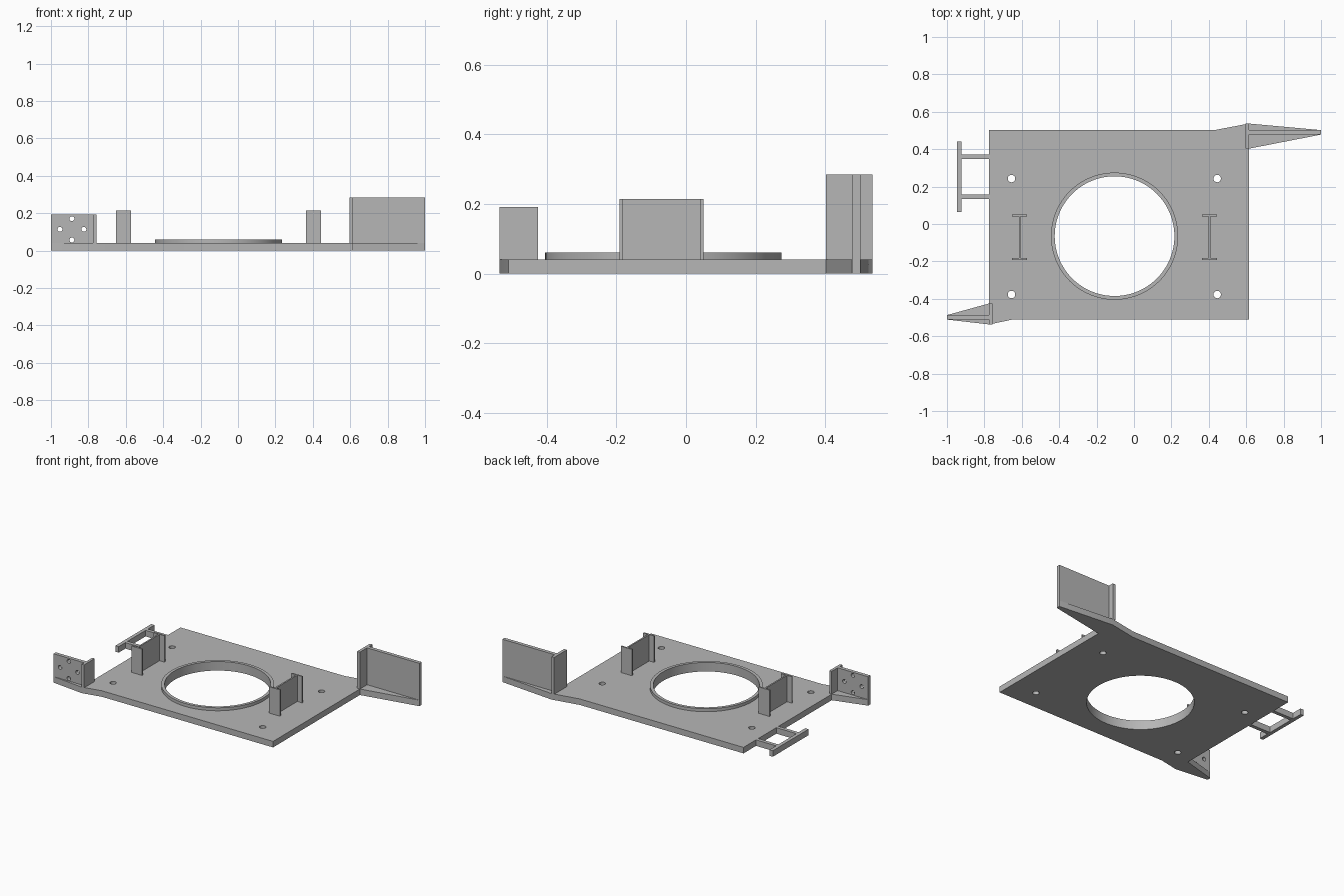
import bpy
import bmesh
import math
from mathutils import Matrix

cube = bpy.data.objects.get("Cube")
if cube:
    bpy.data.objects.remove(cube, do_unlink=True)

GREY = (0.47, 0.47, 0.47, 1.0)
mat = bpy.data.materials.new("plain grey")
mat.use_nodes = True
mat.diffuse_color = GREY
mat.node_tree.nodes["Principled BSDF"].inputs["Base Color"].default_value = GREY

BASE = 0.04              # plate thickness
CX, CY = -0.104, -0.065  # centre of the large opening


def finish(name, bm):
    mesh = bpy.data.meshes.new(name)
    bmesh.ops.recalc_face_normals(bm, faces=bm.faces)
    bm.to_mesh(mesh)
    bm.free()
    mesh.materials.append(mat)
    obj = bpy.data.objects.new(name, mesh)
    bpy.context.collection.objects.link(obj)
    return obj


def prism(name, outline, z0, z1):
    """Extrude a flat outline upwards."""
    bm = bmesh.new()
    face = bm.faces.new([bm.verts.new((x, y, z0)) for x, y in outline])
    top = bmesh.ops.extrude_face_region(bm, geom=[face])["geom"]
    bmesh.ops.translate(bm, vec=(0, 0, z1 - z0),
                        verts=[v for v in top if isinstance(v, bmesh.types.BMVert)])
    return finish(name, bm)


def box(name, x0, x1, y0, y1, z0, z1):
    return prism(name, [(x0, y0), (x1, y0), (x1, y1), (x0, y1)], z0, z1)


def drill(obj, holes, axis="Z"):
    """Cut round holes, each given as (x, y, z, radius)."""
    bm = bmesh.new()
    turn = Matrix.Rotation(math.pi / 2, 4, "X") if axis == "Y" else Matrix()
    for x, y, z, r in holes:
        bmesh.ops.create_cone(bm, cap_ends=True, segments=96 if r > 0.1 else 24,
                              radius1=r, radius2=r, depth=0.2,
                              matrix=Matrix.Translation((x, y, z)) @ turn)
    cutter = finish("hole_cutter", bm)
    cutter.hide_render = True
    mod = obj.modifiers.new("holes", "BOOLEAN")
    mod.operation = "DIFFERENCE"
    mod.solver = "EXACT"
    mod.object = cutter
    select(obj)
    bpy.ops.object.modifier_apply(modifier=mod.name)
    bpy.data.objects.remove(cutter, do_unlink=True)


def select(obj):
    bpy.ops.object.select_all(action="DESELECT")
    obj.select_set(True)
    bpy.context.view_layer.objects.active = obj


def smooth(obj):
    select(obj)
    bpy.ops.object.shade_smooth_by_angle(angle=math.radians(30))


# Base plate with the two tapered corner wings
plate = prism("base_plate", [
    (-0.645, -0.51), (0.615, -0.51), (0.615, 0.403), (1, 0.478), (1, 0.502),
    (0.615, 0.537), (0.43, 0.502), (-0.775, 0.502), (-0.775, -0.425),
    (-1, -0.487), (-1, -0.511), (-0.775, -0.537)], 0, BASE)
drill(plate, [(CX, CY, 0, 0.32)] +
      [(x, y, 0, 0.02) for x in (-0.655, 0.445) for y in (-0.377, 0.243)])
smooth(plate)

# Raised collar around the opening
bm = bmesh.new()
corners = [(0.32, BASE), (0.34, BASE), (0.34, 0.06), (0.32, 0.06)]
verts = [bm.verts.new((CX + r, CY, z)) for r, z in corners]
edges = [bm.edges.new((verts[i], verts[i - 1])) for i in range(4)]
bmesh.ops.spin(bm, geom=verts + edges, cent=(CX, CY, 0), axis=(0, 0, 1),
               angle=math.tau, steps=96, use_merge=True)
bmesh.ops.remove_doubles(bm, verts=bm.verts, dist=0.0001)
smooth(finish("opening_collar", bm))

# Two I-section uprights
for side, x in (("right", -0.611), ("left", 0.403)):
    h, w, t = 0.04, 0.005, 0.01
    y0, y1 = -0.192, 0.051
    prism(side + "_upright", [
        (x - h, y0), (x + h, y0), (x + h, y0 + t), (x + w, y0 + t),
        (x + w, y1 - t), (x + h, y1 - t), (x + h, y1), (x - h, y1),
        (x - h, y1 - t), (x - w, y1 - t), (x - w, y0 + t), (x - h, y0 + t)],
        BASE, 0.215)

# Tall plain corner bracket
box("tall_bracket_wall", 0.615, 1, 0.478, 0.502, BASE, 0.285)
box("tall_bracket_flange", 0.595, 0.615, 0.403, 0.537, BASE, 0.285)

# Short drilled corner bracket
wall = box("drilled_bracket_wall", -1, -0.775, -0.511, -0.487, BASE, 0.192)
drill(wall, [(-0.888 + dx, -0.5, 0.114 + dz, 0.013)
             for dx, dz in ((0, 0.057), (0, -0.057), (0.064, 0), (-0.064, 0))], "Y")
smooth(wall)
box("drilled_bracket_flange", -0.775, -0.757, -0.537, -0.425, BASE, 0.192)

# Side rail carried on two arms
box("side_rail", -0.947, -0.923, 0.064, 0.44, 0, BASE)
for name, y in (("front", 0.146), ("back", 0.359)):
    box(name + "_rail_arm", -0.923, -0.775, y - 0.012, y + 0.012, 0, BASE)
